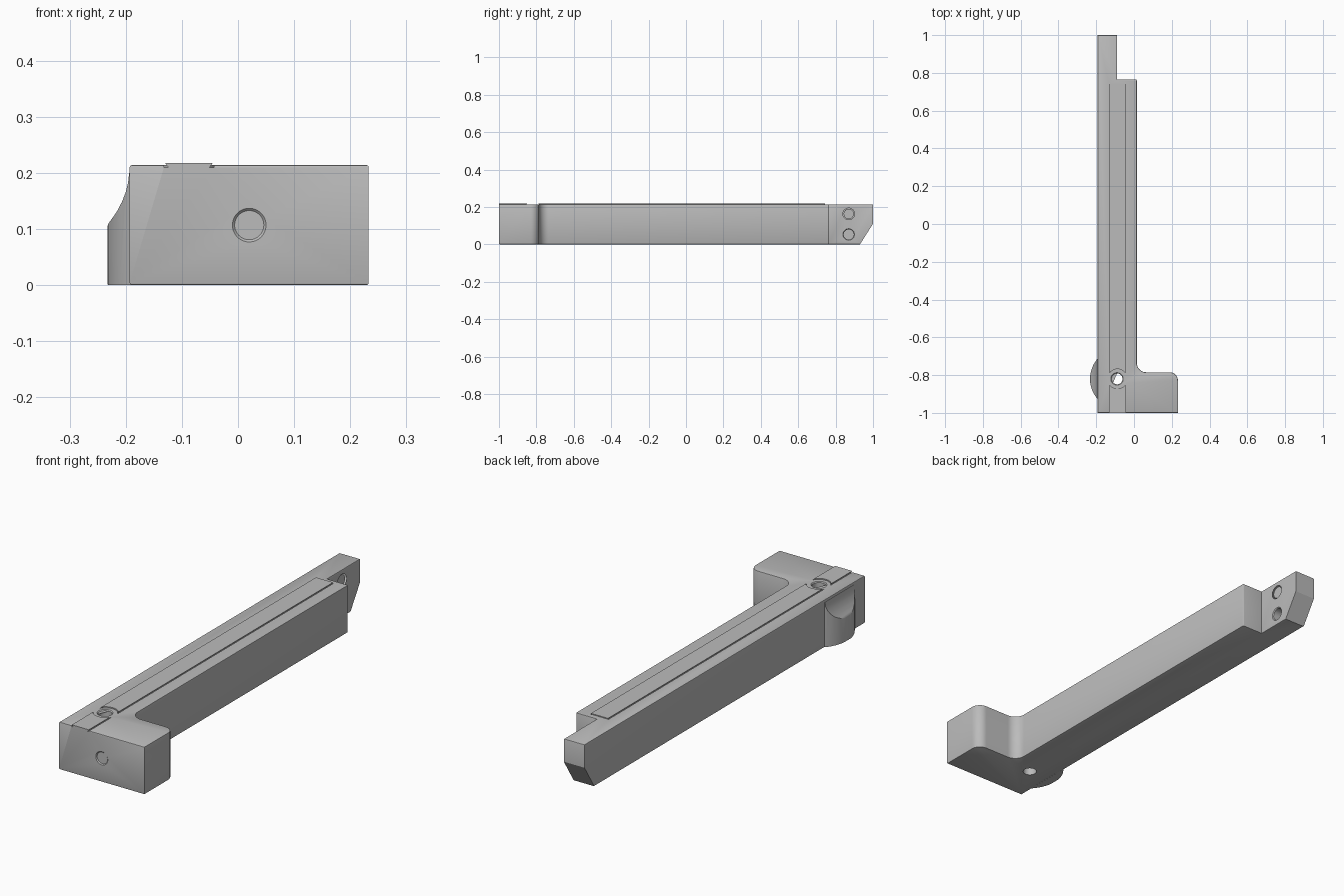
import bpy, bmesh, math
from mathutils import Vector

cube = bpy.data.objects.get("Cube")
if cube:
    bpy.data.objects.remove(cube, do_unlink=True)

grey = bpy.data.materials.new("plain grey")
grey.use_nodes = True
grey.diffuse_color = (0.5, 0.5, 0.5, 1)
grey.node_tree.nodes["Principled BSDF"].inputs["Base Color"].default_value = (0.5, 0.5, 0.5, 1)


def finish(name, bm):
    bmesh.ops.recalc_face_normals(bm, faces=bm.faces)
    mesh = bpy.data.meshes.new(name)
    bm.to_mesh(mesh)
    bm.free()
    mesh.materials.append(grey)
    ob = bpy.data.objects.new(name, mesh)
    bpy.context.collection.objects.link(ob)
    return ob


def prism(name, points, depth, rim=0):
    """Extrude a closed 3D outline along depth, optionally rounding its rims."""
    bm = bmesh.new()
    base = bm.faces.new([bm.verts.new(p) for p in points])
    out = bmesh.ops.extrude_face_region(bm, geom=[base], use_keep_orig=True)["geom"]
    cap = [g for g in out if isinstance(g, bmesh.types.BMFace)][0]
    bmesh.ops.translate(bm, vec=depth, verts=cap.verts[:])
    bmesh.ops.recalc_face_normals(bm, faces=bm.faces)
    if rim:
        edges = list(set(base.edges) | set(cap.edges))
        bmesh.ops.bevel(bm, geom=edges, offset=rim, segments=2, profile=0.5,
                        affect='EDGES', clamp_overlap=True)
    return finish(name, bm)


def cylinder(name, start, end, r1, r2=None):
    start, end = Vector(start), Vector(end)
    axis = end - start
    bm = bmesh.new()
    bmesh.ops.create_cone(bm, cap_ends=True, segments=48, radius1=r1,
                          radius2=r1 if r2 is None else r2, depth=axis.length)
    bmesh.ops.rotate(bm, cent=(0, 0, 0), verts=bm.verts,
                     matrix=Vector((0, 0, 1)).rotation_difference(axis).to_matrix())
    bmesh.ops.translate(bm, vec=(start + end) / 2, verts=bm.verts)
    return finish(name, bm)


def boolean(ob, tool, operation='DIFFERENCE'):
    mod = ob.modifiers.new("cut", 'BOOLEAN')
    mod.object, mod.operation, mod.solver = tool, operation, 'EXACT'
    bpy.context.view_layer.objects.active = ob
    bpy.ops.object.modifier_apply(modifier=mod.name)
    bpy.data.objects.remove(tool, do_unlink=True)


def arc(cx, cy, r, a0, a1, n=10):
    return [(cx + r * math.cos(math.radians(a0 + (a1 - a0) * i / n)),
             cy + r * math.sin(math.radians(a0 + (a1 - a0) * i / n)), 0)
            for i in range(n + 1)]


def drill(ob, mouth, direction, depth, r, through=False):
    """Round hole with a narrow countersunk mouth."""
    mouth, d = Vector(mouth), Vector(direction)
    boolean(ob, cylinder("bore", mouth - d * 0.02, mouth + d * depth, r))
    lip = 0.004
    boolean(ob, cylinder("countersink", mouth - d * lip, mouth + d * lip, r + 2 * lip, r))


# Main body: foot, long bar and narrow tail in one outline
top = 0.214
outline = [(-0.193, -1, 0), (0.233, -1, 0)]
outline += arc(0.188, -0.83, 0.045, 0, 90)
outline += arc(0.065, -0.735, 0.05, 270, 180)
outline += arc(0.009, 0.759, 0.006, 0, 90, 3)
outline += [(-0.09, 0.765, 0), (-0.09, 1, 0), (-0.193, 1, 0)]
body = prism("body", outline, (0, 0, top), 0.004)

# Sloped underside of the tail tip
wedge = [(-0.3, 0.93, 0), (-0.3, 1.01, 0.126), (-0.3, 1.1, 0.126),
         (-0.3, 1.1, -0.1), (-0.3, 0.866, -0.1)]
boolean(body, prism("tail_wedge", wedge, (0.4, 0, 0)))

# Thumb bump with a scooped upper half on the right side
bump = cylinder("thumb_bump", (-0.07, -0.82, 0), (-0.07, -0.82, 0.21), 0.163)
scoop = [(-0.19, 0), (-0.231, 0), (-0.234, 0.003), (-0.234, 0.1), (-0.231, 0.11),
         (-0.225, 0.118), (-0.216, 0.131), (-0.207, 0.148), (-0.2, 0.166),
         (-0.196, 0.182), (-0.194, 0.2), (-0.19, 0.205)]
boolean(bump, prism("scoop_profile", [(x, -1, z) for x, z in scoop], (0, 0.4, 0)),
        'INTERSECT')
boolean(body, bump, 'UNION')

# Screw holes
drill(body, (-0.09, -0.82, top), (0, 0, -1), 0.3, 0.029)
drill(body, (0.02, -1, 0.107), (0, 1, 0), 0.12, 0.026)
for z in (0.053, 0.163):
    drill(body, (-0.09, 0.87, z), (-1, 0, 0), 0.08, 0.027)

# Shallow channel holding the raised rail, with undercut sides
channel = [(-0.132, 0.21), (-0.132, 0.23), (-0.043, 0.23), (-0.043, 0.21)]
rail_section = [(-0.123, 0.208), (-0.13, 0.218), (-0.045, 0.218), (-0.052, 0.208)]
for part, y0, y1 in (("front_rail", -1, -0.82), ("long_rail", -0.82, 0.742)):
    cut_start = y0 - 0.01 if part == "front_rail" else y0
    cutter = prism("channel", [(x, cut_start, z) for x, z in channel],
                   (0, y1 - cut_start, 0))
    boolean(cutter, cylinder("land", (-0.0875, -0.82, 0.1), (-0.0875, -0.82, 0.3), 0.05))
    boolean(body, cutter)
    rail = prism(part, [(x, y0, z) for x, z in rail_section], (0, y1 - y0, 0))
    boolean(rail, cylinder("relief", (-0.0875, -0.82, 0.1), (-0.0875, -0.82, 0.3), 0.052))

# Smooth the round surfaces and keep the edges crisp
bpy.ops.object.select_all(action='DESELECT')
body.select_set(True)
bpy.context.view_layer.objects.active = body
bpy.ops.object.shade_smooth_by_angle(angle=math.radians(25))
